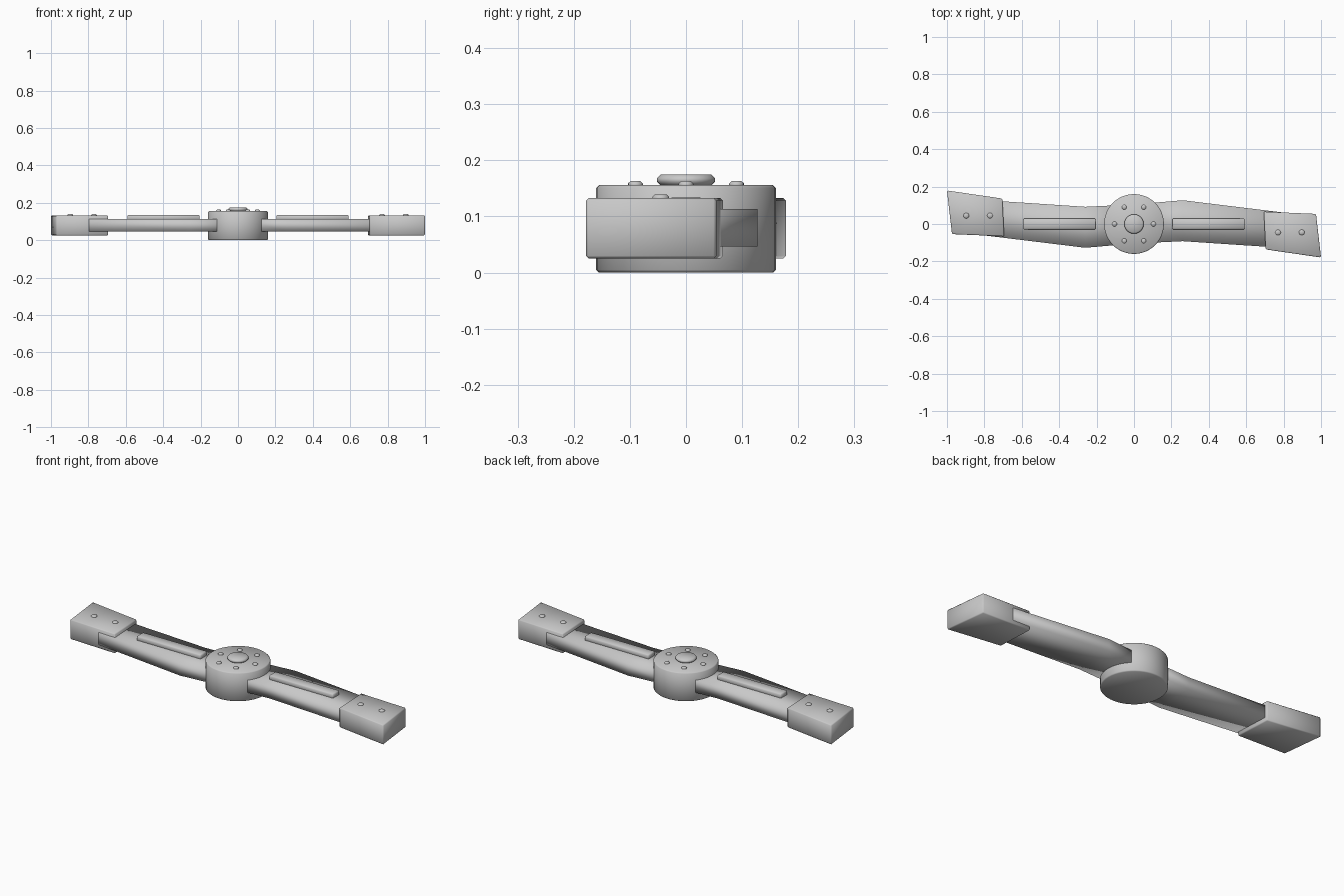
import bpy, bmesh, math
from mathutils import Matrix

if "Cube" in bpy.data.objects:
    bpy.data.objects.remove(bpy.data.objects["Cube"])

steel = bpy.data.materials.new("steel_grey")
steel.diffuse_color = (0.58, 0.58, 0.58, 1)
steel.use_nodes = True
steel.node_tree.nodes["Principled BSDF"].inputs["Base Color"].default_value = steel.diffuse_color


def finish(name, bm, bevel):
    """Turn a bmesh into a fully smooth shaded object with chamfered edges."""
    bmesh.ops.recalc_face_normals(bm, faces=bm.faces)
    if bevel:
        edges = [e for e in bm.edges if e.calc_face_angle(0) > 0.6]
        bmesh.ops.bevel(bm, geom=edges, offset=bevel, segments=1,
                        affect='EDGES', profile=0.5)
    for f in bm.faces:
        f.smooth = True
    me = bpy.data.meshes.new(name)
    bm.to_mesh(me)
    bm.free()
    ob = bpy.data.objects.new(name, me)
    bpy.context.collection.objects.link(ob)
    me.materials.append(steel)
    return ob


def slab(name, outline, z0, z1, bevel, turn):
    """Vertical prism over a top-view outline, turned about z."""
    bm = bmesh.new()
    face = bm.faces.new([bm.verts.new((x, y, z0)) for x, y in outline])
    up = bmesh.ops.extrude_face_region(bm, geom=[face])
    verts = [v for v in up['geom'] if isinstance(v, bmesh.types.BMVert)]
    bmesh.ops.translate(bm, verts=verts, vec=(0, 0, z1 - z0))
    # the extrusion leaves the starting face in place as the underside
    if len(bm.faces) < len(outline) + 2:
        bm.faces.new([v for v in bm.verts if v not in verts])
    bm.transform(Matrix.Rotation(turn, 4, 'Z'))
    return finish(name, bm, bevel)


def disc(name, x, y, r, z0, z1, bevel, sides=32):
    bm = bmesh.new()
    bmesh.ops.create_cone(bm, cap_ends=True, segments=sides, radius1=r,
                          radius2=r, depth=z1 - z0)
    bm.transform(Matrix.Translation((x, y, (z0 + z1) / 2)))
    return finish(name, bm, bevel)


# Hub with centre button and a ring of rivets
disc("hub", 0, 0, 0.16, 0, 0.156, 0.005, 48)
disc("hub_button", 0, 0, 0.052, 0.155, 0.175, 0.007, 32)
for i in range(6):
    a = math.radians(60 * i)
    disc("hub_rivet", 0.104 * math.cos(a), 0.104 * math.sin(a),
         0.013, 0.15, 0.163, 0.004, 16)

# Two identical halves, half a turn apart
for side, turn in (("right", 0), ("left", math.pi)):
    s = 1 if turn == 0 else -1
    # swept arm, running inside the hub and the end block
    bm = bmesh.new()
    rings = []
    for x, y0, y1 in ((0.03, -0.103, 0.107), (0.26, -0.092, 0.127),
                      (0.94, -0.137, 0.044)):
        rings.append([bm.verts.new(c) for c in ((x, y0, 0.046), (x, y1, 0.046),
                                                (x, y1, 0.113), (x, y0, 0.113))])
    for a, b in zip(rings, rings[1:]):
        for i in range(4):
            j = (i + 1) % 4
            bm.faces.new((a[i], a[j], b[j], b[i]))
    bm.faces.new(rings[0])
    bm.faces.new(rings[-1])
    bm.transform(Matrix.Rotation(turn, 4, 'Z'))
    finish(side + "_arm", bm, 0)

    # raised rib on the arm
    slab(side + "_rib", [(0.205, -0.029), (0.592, -0.029),
                         (0.592, 0.029), (0.205, 0.029)],
         0.105, 0.135, 0.005, turn)
    # skewed end block
    slab(side + "_end_block", [(0.704, -0.136), (1.0, -0.179),
                               (0.973, 0.054), (0.694, 0.066)],
         0.025, 0.133, 0.005, turn)
    # end block rivets
    for x in (0.77, 0.897):
        disc(side + "_block_rivet", s * x, s * -0.045, 0.015,
             0.125, 0.139, 0.004, 16)
